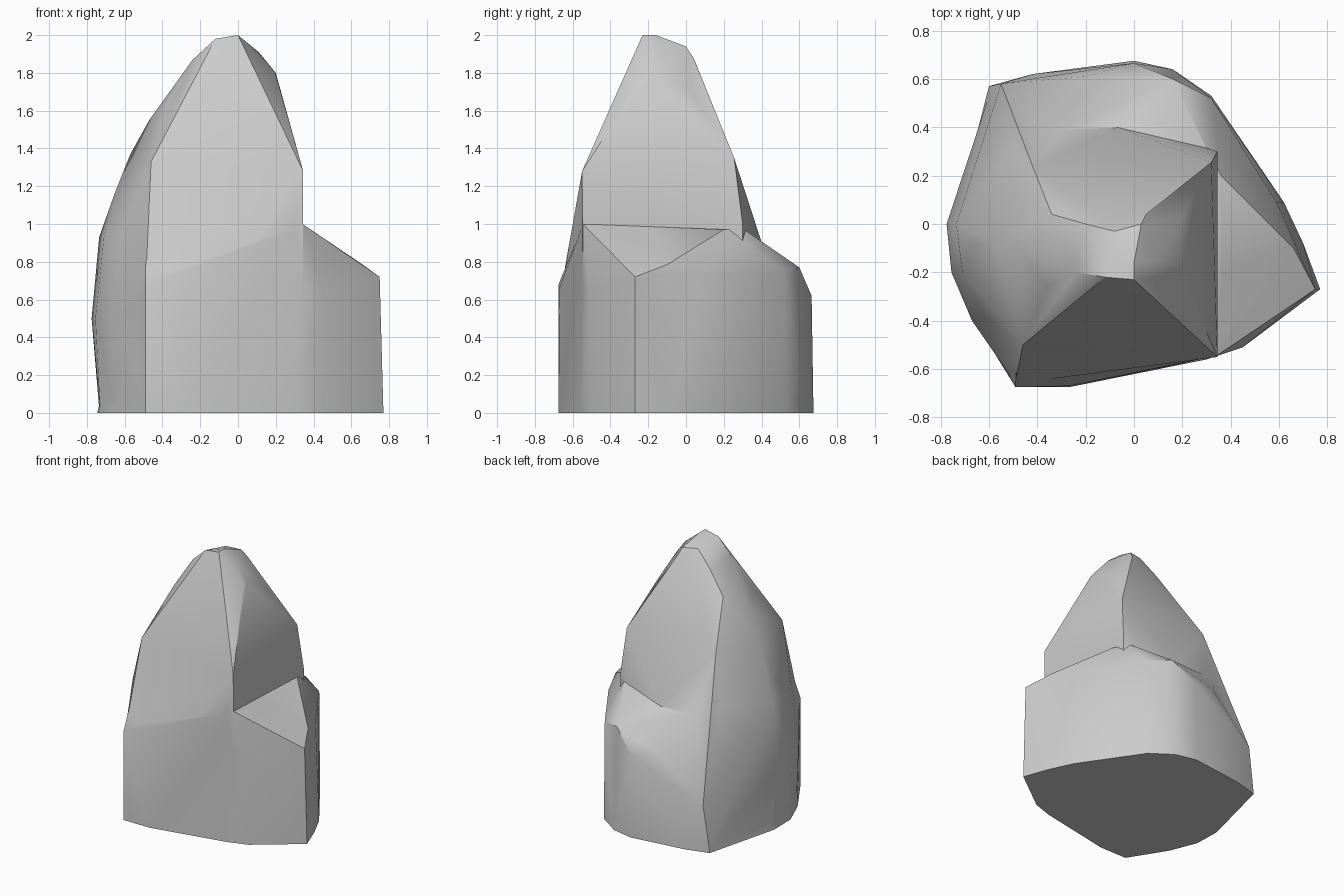
import bpy, bmesh

if "Cube" in bpy.data.objects:
    bpy.data.objects.remove(bpy.data.objects["Cube"])


def hull(name, levels):
    """Faceted stone lump: the convex wrap of a few outlines given as x, y, z points."""
    bm = bmesh.new()
    for p in levels:
        bm.verts.new(p)
    res = bmesh.ops.convex_hull(bm, input=bm.verts[:])
    loose = {g for g in res["geom_interior"] + res["geom_unused"]
             if isinstance(g, bmesh.types.BMVert) and g.is_valid and not g.link_faces}
    bmesh.ops.delete(bm, geom=list(loose), context='VERTS')
    bmesh.ops.recalc_face_normals(bm, faces=bm.faces[:])
    me = bpy.data.meshes.new(name)
    bm.to_mesh(me)
    bm.free()
    ob = bpy.data.objects.new(name, me)
    bpy.context.collection.objects.link(ob)
    return ob


# Broad foot with the right lobe and the back shoulder
foot = [(-.49, -.675), (-.27, -.675), (.3, -.56), (.45, -.51), (.77, -.27),
        (.7, -.08), (.62, .09), (.32, .53), (.16, .64), (0, .675), (-.42, .62),
        (-.6, .57), (-.745, 0), (-.74, -.2), (-.66, -.4)]
shoulder = [(-.49, -.675, .68), (-.27, -.67, .66), (.45, -.51, .63), (.75, -.27, .72),
            (.66, -.1, .785), (.59, .09, .74), (.32, .52, .74), (.16, .6, .77),
            (0, .665, .62), (-.2, .61, .66), (-.55, .58, .35)]
rim = [(-.485, -.54, 1.0), (.342, -.545, 1.0), (.36, -.2, .98), (.36, .2, .97),
       (.3, .31, .97), (-.47, .31, .97)]
rock = hull("rock", [(x, y, 0) for x, y in foot] + shoulder + rim)

# Tall peak with the bulging left flank
flank = [(-.735, 0, .02), (-.73, -.2, .02), (-.65, -.4, .02), (-.49, -.66, .02),
         (-.59, .56, .02), (-.55, .58, .35), (-.775, 0, .5), (-.755, -.2, .5),
         (-.67, -.4, .5), (-.49, -.66, .66), (-.69, .2, .5), (-.735, 0, .93),
         (-.71, -.2, .93), (-.62, -.38, .93), (-.5, .31, 1.0), (-.65, -.08, 1.17),
         (-.57, -.08, 1.37), (-.47, -.1, 1.55)]
wall = [(.34, -.54, .02), (.34, .3, .02), (.345, -.55, 1.28), (.345, .3, 1.0),
        (-.46, -.5, 1.33), (-.42, .24, 1.35), (.32, .255, 1.35)]
crown = [(-.36, -.26, 1.66), (-.34, .04, 1.68), (-.24, -.2, 1.87), (-.2, 0, 1.84),
         (-.12, -.22, 1.98), (0, -.23, 2.0), (0, -.16, 2.0), (-.08, -.03, 1.95),
         (.03, 0, 1.94), (.11, -.15, 1.91), (.2, -.22, 1.79), (.2, -.18, 1.8),
         (.2, .03, 1.69), (.05, .04, 1.88)]
peak = hull("peak_helper", flank + wall + crown)

# Fuse both lumps into one stone
mod = rock.modifiers.new("fuse", 'BOOLEAN')
mod.operation, mod.solver, mod.object = 'UNION', 'EXACT', peak
bpy.context.view_layer.objects.active = rock
rock.select_set(True)
bpy.ops.object.modifier_apply(modifier="fuse")
bpy.data.objects.remove(peak)

# Smooth bulges with sharp breaks
bpy.ops.object.shade_smooth_by_angle(angle=0.5)
